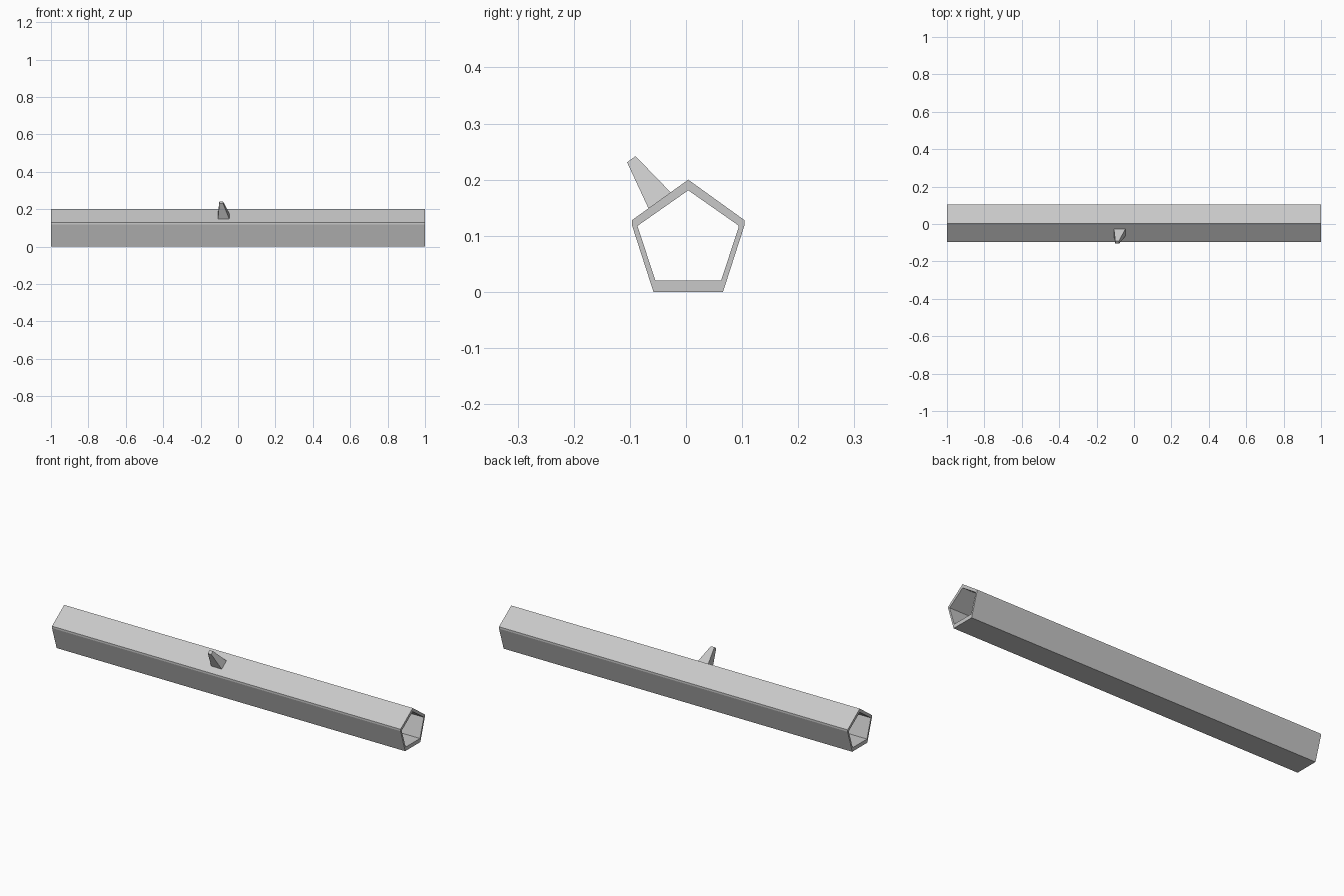
import bpy
import bmesh

cube = bpy.data.objects.get("Cube")
if cube:
    bpy.data.objects.remove(cube, do_unlink=True)

grey = bpy.data.materials.new("plain grey")
grey.use_nodes = True
colour = (0.58, 0.58, 0.58, 1)
grey.diffuse_color = colour
grey.node_tree.nodes["Principled BSDF"].inputs["Base Color"].default_value = colour


def finish(name, bm):
    bmesh.ops.recalc_face_normals(bm, faces=bm.faces[:])
    mesh = bpy.data.meshes.new(name)
    bm.to_mesh(mesh)
    bm.free()
    mesh.materials.append(grey)
    obj = bpy.data.objects.new(name, mesh)
    bpy.context.collection.objects.link(obj)
    return obj


def ring(bm, points):
    return [bm.verts.new(p) for p in points]


def bridge(bm, a, b):
    for i in range(len(a)):
        j = (i + 1) % len(a)
        bm.faces.new((a[i], a[j], b[j], b[i]))


def mirrored(half, mid):
    # Half profile starts at the apex and runs down one side
    right = [(mid + y, z) for y, z in half]
    left = [(mid - y, z) for y, z in reversed(half[1:])]
    return right + left


# Hollow five-sided beam; blunt shoulders are repeated on the inner
# profile so both rings have matching corners
MID = 0.004
outer = mirrored([(0, 0.2), (0.1, 0.128), (0.1, 0.118), (0.062, 0)], MID)
inner = mirrored([(0, 0.181), (0.09, 0.118), (0.09, 0.116), (0.0585, 0.02)], MID)
bm = bmesh.new()
rings = [ring(bm, [(x, y, z) for y, z in profile])
         for x, profile in ((-1, outer), (1, outer), (1, inner), (-1, inner))]
for k in range(4):
    bridge(bm, rings[k], rings[(k + 1) % 4])
finish("hollow_beam", bm)

# Tapered peg leaning out of the front roof face
bm = bmesh.new()
base = ring(bm, [(-0.107, -0.066, 0.147), (-0.046, -0.066, 0.147),
                 (-0.046, -0.026, 0.176), (-0.107, -0.026, 0.176)])
tip = ring(bm, [(-0.1, -0.105, 0.231), (-0.08, -0.105, 0.231),
                (-0.08, -0.09, 0.242), (-0.1, -0.09, 0.242)])
bridge(bm, base, tip)
bm.faces.new(base)
bm.faces.new(tip)
finish("tapered_peg", bm)
